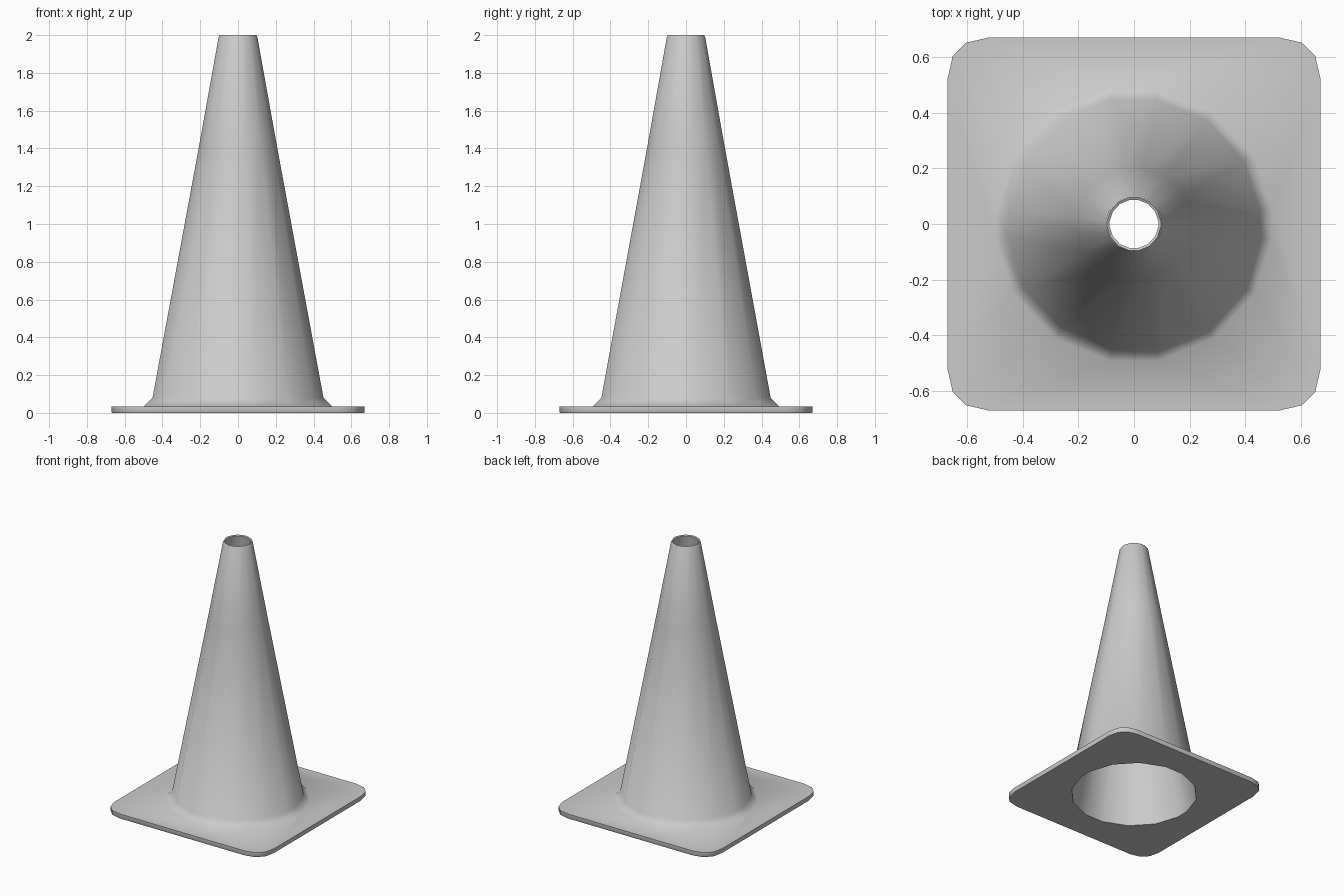
import bpy, bmesh
from math import sin, cos, radians

if "Cube" in bpy.data.objects:
    bpy.data.objects.remove(bpy.data.objects["Cube"])

# Sixteen angles around the cone, matching the sixteen corners of the base plate
half = [6, 30, 55, 80, 100, 125, 150, 174]
angles = [radians(a) for a in half + [a + 180 for a in half]]


def circle(r, z):
    return [(r * cos(a), r * sin(a), z) for a in angles]


def plate(z, inset=0.0):
    corner = [(0.67, 0.525), (0.652, 0.603), (0.603, 0.652), (0.525, 0.67)]
    pts = []
    for i in range(4):
        for x, y in corner:
            for _ in range(i):
                x, y = -y, x
            pts.append((x * (1 - inset), y * (1 - inset), z))
    return pts


# Closed loop of rings: underside, plate edge, plate top, flare, wall, rim, inner wall
rings = [
    circle(0.447, 0.0),
    plate(0.0, 0.004), plate(0.005), plate(0.035),
    circle(0.50, 0.035), circle(0.455, 0.08),
    circle(0.206, 1.42), circle(0.103, 1.99),
    circle(0.097, 2.0), circle(0.088, 1.995),
    circle(0.193, 1.42),
]

bm = bmesh.new()
loops = [[bm.verts.new(p) for p in ring] for ring in rings]
n = len(angles)
for k, lower in enumerate(loops):
    upper = loops[(k + 1) % len(loops)]
    for i in range(n):
        j = (i + 1) % n
        bm.faces.new((lower[i], lower[j], upper[j], upper[i]))
bmesh.ops.recalc_face_normals(bm, faces=bm.faces)

# Hollow cone with its square base
mesh = bpy.data.meshes.new("traffic_cone")
bm.to_mesh(mesh)
bm.free()
cone = bpy.data.objects.new("traffic_cone", mesh)
bpy.context.collection.objects.link(cone)
bpy.context.view_layer.objects.active = cone
cone.select_set(True)
bpy.ops.object.shade_smooth_by_angle(angle=radians(50))
